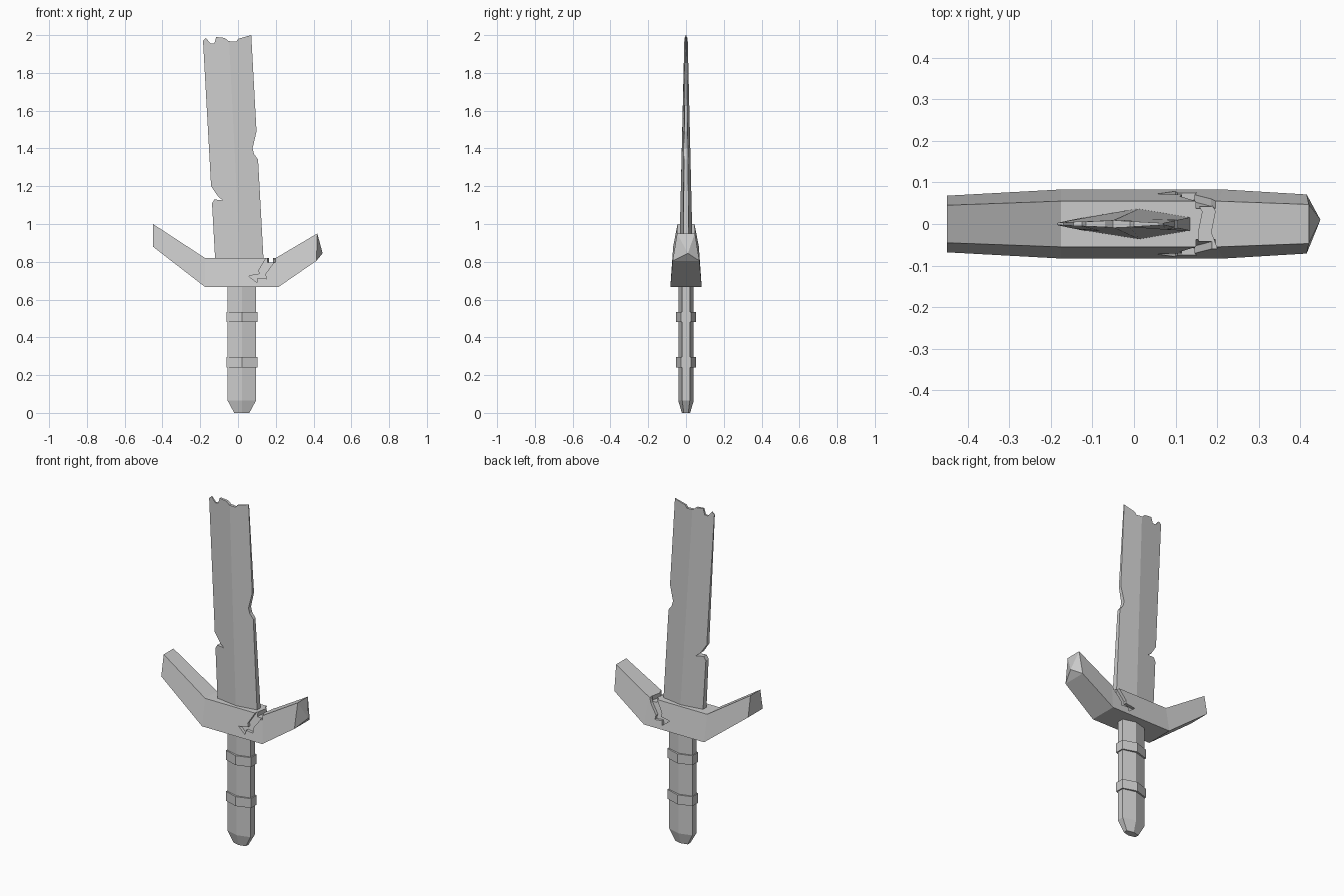
import bpy, bmesh

if "Cube" in bpy.data.objects:
    bpy.data.objects.remove(bpy.data.objects["Cube"])


def loft(name, rings):
    """Closed solid through matching rings of points."""
    bm = bmesh.new()
    rows = [[bm.verts.new(p) for p in ring] for ring in rings]
    n = len(rows[0])
    for a, b in zip(rows, rows[1:]):
        for i in range(n):
            j = (i + 1) % n
            bm.faces.new((a[i], a[j], b[j], b[i]))
    bm.faces.new(rows[0][::-1])
    bm.faces.new(rows[-1])
    bmesh.ops.recalc_face_normals(bm, faces=bm.faces)
    me = bpy.data.meshes.new(name)
    bm.to_mesh(me)
    bm.free()
    ob = bpy.data.objects.new(name, me)
    bpy.context.collection.objects.link(ob)
    return ob


def boolean(ob, cutter, op='DIFFERENCE'):
    """Apply a boolean and discard its cutter."""
    cutter.hide_render = True
    m = ob.modifiers.new("cut", 'BOOLEAN')
    m.operation, m.solver, m.object = op, 'EXACT', cutter
    bpy.context.view_layer.objects.active = ob
    bpy.ops.object.modifier_apply(modifier=m.name)
    bpy.data.objects.remove(cutter, do_unlink=True)


def hexagon(z, xl, xr, ridge, edge_y, ridge_y):
    """Flattened six-sided section with a central ridge."""
    return [(xl, -edge_y, z), (ridge, -ridge_y, z), (xr, -edge_y, z),
            (xr, edge_y, z), (ridge, ridge_y, z), (xl, edge_y, z)]


# Handle with tapered end
loft("handle", [hexagon(0, -0.02, 0.06, 0.02, 0.012, 0.022),
                hexagon(0.065, -0.055, 0.095, 0.02, 0.02, 0.041),
                hexagon(0.70, -0.055, 0.095, 0.02, 0.02, 0.041)])

# Two grip bands
for i, z in enumerate((0.24, 0.48)):
    loft(f"grip_band_{i + 1}", [hexagon(h, -0.06, 0.102, 0.02, 0.026, 0.052)
                                for h in (z, z + 0.055)])

# Guard: sections given as bottom x, z, half depth and top x, z, half depth
sections = [(-0.45, 0.88, 0.068, -0.45, 1.0, 0.045),
            (-0.175, 0.667, 0.083, -0.175, 0.82, 0.055),
            (0.215, 0.667, 0.083, 0.20, 0.82, 0.055),
            (0.415, 0.805, 0.071, 0.42, 0.95, 0.047)]
guard = loft("guard", [[(bx, -by, bz), (bx, by, bz), (tx, ty, tz), (tx, -ty, tz)]
                       for bx, bz, by, tx, tz, ty in sections])

# Broken pointed end of the guard
bm = bmesh.new()
bm.from_mesh(guard.data)
end = max(bm.faces, key=lambda f: f.calc_center_median().x)
tip = bmesh.ops.poke(bm, faces=[end])['verts'][0]
tip.co = (0.448, 0.01, 0.845)
bm.to_mesh(guard.data)
bm.free()

# Shallow crack over the front, back and top of the guard
crack = [(0.155, 0.83), (0.20, 0.83), (0.185, 0.79), (0.145, 0.735), (0.15, 0.71),
         (0.105, 0.715), (0.10, 0.69), (0.055, 0.725), (0.115, 0.735), (0.11, 0.755)]
for side in (-1, 1):
    boolean(guard, loft("crack_cutter", [
        [(x, side * (0.037 + (0.82 - z) * 0.19), z) for x, z in crack],
        [(x, side * 0.12, z) for x, z in crack]]))
top_crack = [(0.155, -0.06), (0.20, -0.06), (0.185, -0.02), (0.195, 0.03),
             (0.18, 0.06), (0.145, 0.06), (0.165, 0.03), (0.155, -0.02)]
boolean(guard, loft("crack_cutter", [[(x, y, z) for x, y in top_crack]
                                     for z in (0.795, 0.86)]))

# Tapered ridged blade, trimmed to a jagged outline
blade = loft("blade", [hexagon(0.74, -0.117, 0.139, 0.015, 0.017, 0.038),
                       hexagon(2.02, -0.188, 0.069, -0.05, 0.002, 0.008)])
outline = [(-0.3, 0.7), (-0.3, 1.105), (-0.14, 1.105), (-0.125, 1.13), (-0.08, 1.125),
           (-0.105, 1.145), (-0.142, 1.20), (-0.3, 1.3), (-0.3, 1.97), (-0.187, 1.97),
           (-0.17, 1.985), (-0.145, 1.955), (-0.125, 1.957), (-0.115, 1.99),
           (-0.07, 1.985), (-0.05, 1.968), (-0.01, 1.965), (0.0, 1.98), (0.07, 2.0),
           (0.3, 2.0), (0.3, 1.49), (0.098, 1.49), (0.077, 1.40), (0.085, 1.37),
           (0.107, 1.34), (0.3, 1.3), (0.3, 0.7)]
boolean(blade, loft("outline_cutter", [[(x, y, z) for x, z in outline]
                                       for y in (-0.1, 0.1)]), 'INTERSECT')
